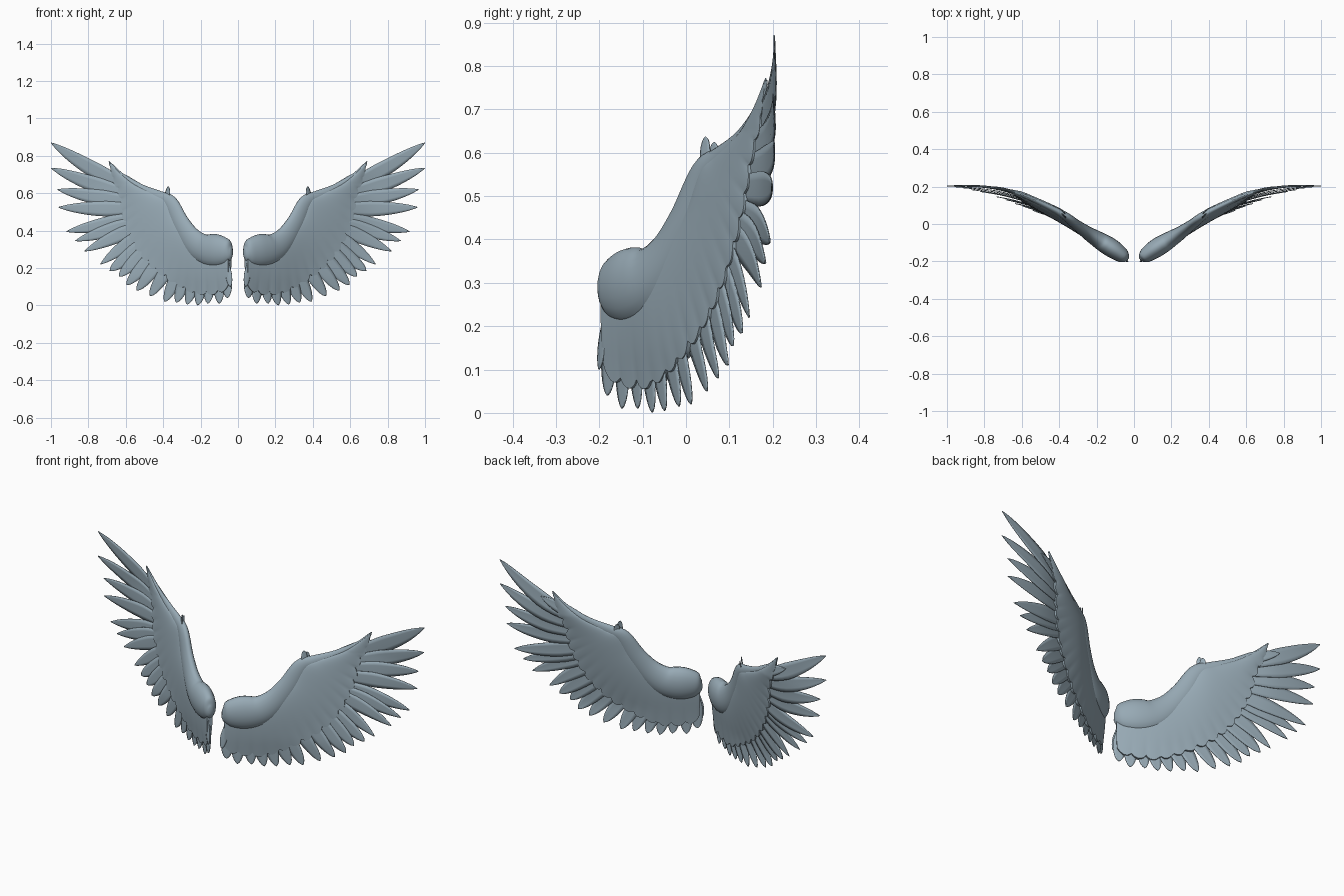
import bpy, bmesh, math
from mathutils import Vector

if "Cube" in bpy.data.objects:
    bpy.data.objects.remove(bpy.data.objects["Cube"])

mat = bpy.data.materials.new("blue_grey")
mat.diffuse_color = (0.31, 0.40, 0.46, 1)
mat.use_nodes = True
mat.node_tree.nodes["Principled BSDF"].inputs["Base Color"].default_value = mat.diffuse_color


# ---- the wing lies on a curved sheet y = sheet(x, z) ----
def lerp_table(tab, x):
    if x <= tab[0][0]:
        return tab[0][1]
    for (x0, a), (x1, b) in zip(tab, tab[1:]):
        if x <= x1:
            return a + (b - a) * (x - x0) / (x1 - x0)
    return tab[-1][1]


LOW = [(-.1, -.30), (.04, -.19), (.1, -.145), (.2, -.085), (.3, -.03), (.39, .015),
       (.47, .05), (.6, .1), (.73, .14), (.82, .163), (.92, .185), (1, .199), (1.1, .203)]
LIFT = [(0, .015), (.2, .02), (.37, .05), (.7, .058), (.85, .035), (1, .004)]


def sheet(x, z):
    low = sum(lerp_table(LOW, x + k * .02) for k in range(-2, 3)) / 5
    lift = sum(lerp_table(LIFT, x + k * .02) for k in range(-2, 3)) / 5
    return low + lift * min(1, max(0, (z - .15) / .5))


def on_sheet(x, z, d=0):
    """Point of the sheet, moved d along its front normal."""
    e = .01
    fx = (sheet(x + e, z) - sheet(x - e, z)) / (2 * e)
    fz = (sheet(x, z + e) - sheet(x, z - e)) / (2 * e)
    n = Vector((fx, -1, fz)).normalized()
    return Vector((x, sheet(x, z), z)) + n * d


def spline(pts, steps):
    """Smooth curve through tuples of any length."""
    pts = [Vector(p) for p in pts]
    ext = [pts[0] * 2 - pts[1]] + pts + [pts[-1] * 2 - pts[-2]]
    out = []
    for a, b, c, d in zip(ext, ext[1:], ext[2:], ext[3:]):
        for k in range(steps):
            t = k / steps
            out.append(.5 * (2 * b + (c - a) * t + (2 * a - 5 * b + 4 * c - d) * t * t
                             + (3 * b - a - 3 * c + d) * t ** 3))
    return out + [pts[-1]]


def finish(bm, name, thick=0):
    if not thick:
        bmesh.ops.recalc_face_normals(bm, faces=bm.faces)
    for f in bm.faces:
        f.smooth = True
    me = bpy.data.meshes.new(name)
    bm.to_mesh(me)
    bm.free()
    me.set_sharp_from_angle(angle=.9)
    me.materials.append(mat)
    ob = bpy.data.objects.new(name, me)
    bpy.context.collection.objects.link(ob)
    if thick:
        s = ob.modifiers.new("thickness", "SOLIDIFY")
        s.thickness, s.offset = thick, 0
    m = ob.modifiers.new("other_wing", "MIRROR")
    m.use_mirror_merge = False
    return ob


def loft(name, rings):
    bm = bmesh.new()
    vr = [[bm.verts.new(p) for p in r] for r in rings]
    n = len(vr[0])
    for a, b in zip(vr, vr[1:]):
        for i in range(n):
            j = (i + 1) % n
            bm.faces.new((a[i], a[j], b[j], b[i]))
    bm.faces.new(vr[0])
    bm.faces.new(vr[-1])
    return finish(bm, name)


def feather(bm, root, tip, width, d=0, roll=.004, bend=0, pointed=False, n=12):
    root, tip = Vector(root), Vector(tip)
    axis = tip - root
    side = Vector((-axis.y, axis.x)).normalized()
    rows = []
    for i in range(n + 1):
        t = 1 - (1 - i / n) ** 1.4
        taper = (1 - t ** 3.5) ** .85 if pointed else (1 - t ** 5) ** .65
        w = width / 2 * min(1, .45 + 1.1 * t) * max(taper, .015)
        c = root + axis * t - side * bend * math.sin(math.pi * t)
        row = []
        for v in (-1, -.5, 0, .5, 1):
            p = c + side * w * v
            row.append(bm.verts.new(on_sheet(p.x, p.y, d + roll * v * w * 2 / width
                                             + .001 * (1 - v * v))))
        rows.append(row)
    for a, b in zip(rows, rows[1:]):
        for k in range(4):
            bm.faces.new((a[k], a[k + 1], b[k + 1], b[k]))


# ---- arm: muscular shoulder tapering through the wrist to the hand tip ----
ARM = [(.034, .285, .02), (.045, .285, .05), (.065, .287, .072), (.11, .291, .088),
       (.16, .297, .087), (.21, .318, .074), (.265, .372, .058), (.315, .45, .048),
       (.365, .55, .040), (.42, .58, .032), (.52, .625, .024), (.62, .69, .016), (.69, .77, .003)]
path = spline(ARM, 5)
rings = []
for i, p in enumerate(path):
    q = path[min(i + 2, len(path) - 1)] - path[max(i - 2, 0)]
    side = Vector((-q.y, q.x)).normalized()
    ring = []
    for k in range(20):
        a = math.tau * k / 20
        c = Vector((p.x, p.y)) + side * p.z * math.cos(a)
        ring.append(on_sheet(c.x, c.y, .56 * p.z * math.sin(a)))
    rings.append(ring)
loft("wing_arm", rings)

# ---- coverts: one smooth teardrop-section body with a scalloped lower edge ----
# leading edge x, z, lower edge x, z, thickness
BODY = [(.042, .31, .048, .09, .014), (.12, .36, .11, .06, .03), (.21, .365, .23, .062, .036),
        (.28, .42, .39, .145, .036), (.33, .48, .50, .24, .036), (.37, .565, .575, .355, .034),
        (.43, .592, .62, .48, .028), (.54, .642, .635, .58, .02), (.62, .70, .665, .66, .012),
        (.69, .768, .688, .755, .003)]
rings, run, last = [], 0, None
for s in spline(BODY, 14):
    low = Vector((s[2], s[3]))
    run += (low - last).length if last else 0
    last = low
    scallop = abs(math.sin(math.pi * run / .062)) ** .6
    reach = 1 - .024 * (1 - scallop) / max(.1, math.hypot(s[2] - s[0], s[3] - s[1]))
    front, back = [], []
    for k in range(13):
        u = (k / 12) ** 1.4
        v = u * (1 - (1 - reach) * u ** 3)
        x, z = s[0] + (s[2] - s[0]) * v, s[1] + (s[3] - s[1]) * v
        h = s[4] * 1.5 * math.sqrt(u) * (1 - u) ** 1.2 + min(.009, .001 + s[4] * .5)
        front.append(on_sheet(x, z, h))
        back.append(on_sheet(x, z, -h))
    rings.append(front + back[::-1])
loft("wing_coverts", rings)

# ---- long primary feathers: (root x, z, tip x, z) ----
PRIMARY = [(.50, .60, 1.0, .87), (.49, .575, 1.0, .735), (.48, .55, .965, .62),
           (.46, .52, .96, .525), (.44, .49, .917, .395), (.43, .475, .87, .345),
           (.42, .46, .82, .29), (.40, .44, .735, .22)]
bm = bmesh.new()
for i, (a, b, c, d) in enumerate(PRIMARY):
    feather(bm, (a, b), (c, d), .094 - .002 * i, .002 * (i % 2), bend=.018 - .004 * i,
            pointed=True, n=16)
feather(bm, (.50, .62), (.75, .73), .07, -.004, pointed=True)
finish(bm, "primary_feathers", .003)

# ---- secondary feathers along the lower edge ----
SECONDARY = [(.38, .425, .685, .185), (.37, .41, .635, .155), (.35, .38, .595, .11),
             (.32, .36, .54, .08), (.29, .33, .47, .05), (.26, .30, .39, .02),
             (.23, .28, .33, .015), (.20, .27, .27, .005), (.17, .26, .215, .001),
             (.14, .26, .16, .01), (.105, .26, .10, .01), (.068, .26, .055, .04)]
bm = bmesh.new()
for i, (a, b, c, d) in enumerate(SECONDARY):
    feather(bm, (a, b), (c, d), .08 - .002 * i, .002 * (i % 2))
feather(bm, (.055, .24), (.036, .10), .03, .008)
finish(bm, "secondary_feathers", .003)

# ---- small tufts at the wrist ----
bm = bmesh.new()
feather(bm, (.378, .55), (.369, .636), .028, .006)
feather(bm, (.385, .56), (.382, .625), .026, -.01)
finish(bm, "wrist_tufts", .003)
